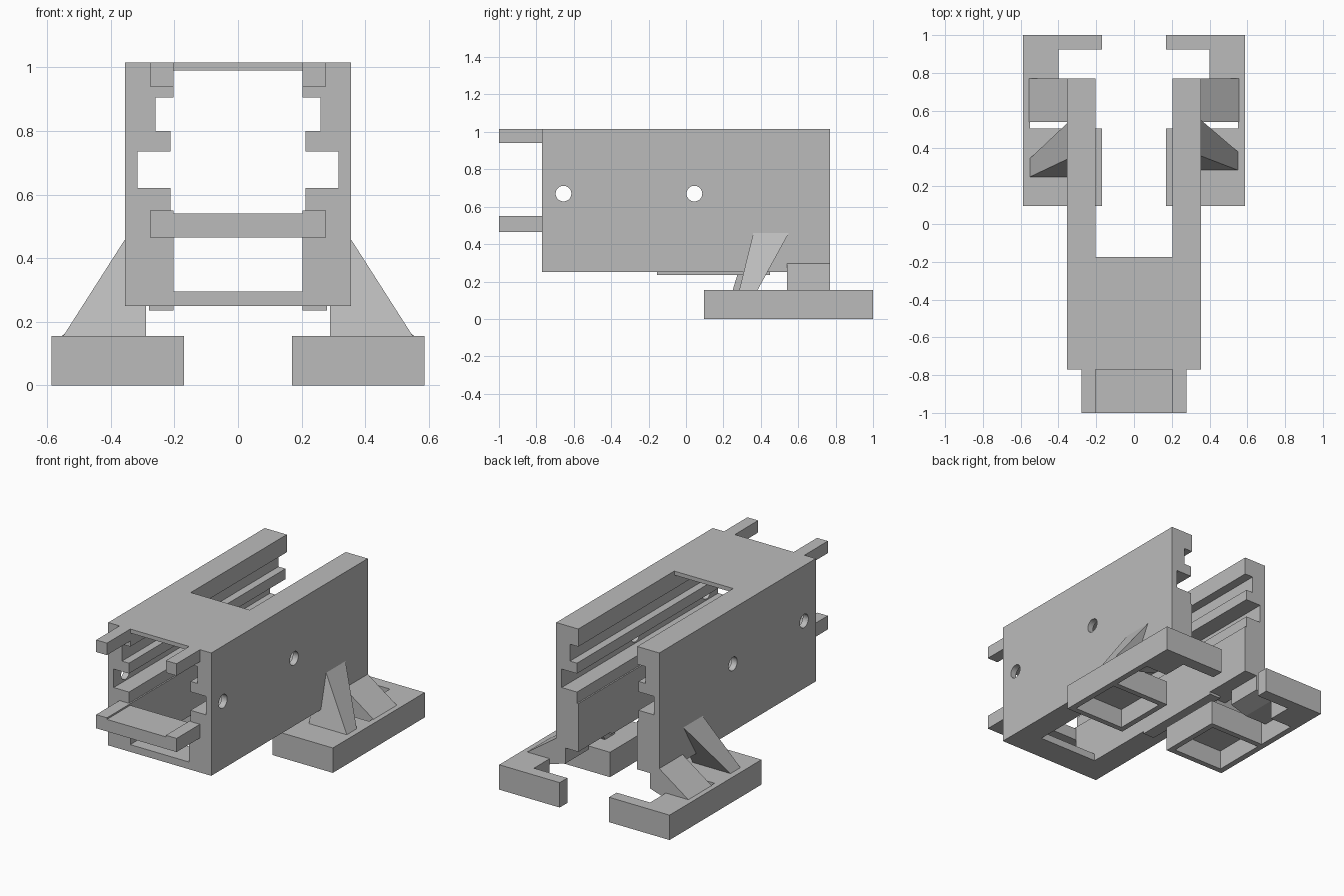
import bpy
import bmesh

default_cube = bpy.data.objects.get("Cube")
if default_cube:
    bpy.data.objects.remove(default_cube, do_unlink=True)

# Single matte grey for every part
grey = bpy.data.materials.new("matte_grey")
grey.use_nodes = True
grey_value = (0.5, 0.5, 0.5, 1.0)
grey.diffuse_color = grey_value
grey.node_tree.nodes["Principled BSDF"].inputs["Base Color"].default_value = grey_value


def finish(name, bm):
    """Turn a bmesh into a named, flat shaded object."""
    bmesh.ops.recalc_face_normals(bm, faces=bm.faces[:])
    mesh = bpy.data.meshes.new(name)
    bm.to_mesh(mesh)
    bm.free()
    mesh.materials.append(grey)
    obj = bpy.data.objects.new(name, mesh)
    bpy.context.collection.objects.link(obj)
    return obj


def loft(name, start_ring, end_ring):
    """Closed solid joining two rings with equal point counts."""
    bm = bmesh.new()
    first = [bm.verts.new(point) for point in start_ring]
    second = [bm.verts.new(point) for point in end_ring]
    bm.faces.new(first)
    bm.faces.new(second)
    for i in range(len(first)):
        j = (i + 1) % len(first)
        bm.faces.new((first[i], first[j], second[j], second[i]))
    return finish(name, bm)


def extrude_along_y(name, outline, y_start, y_end, side=1):
    """Extrude an x-z outline along y, mirrored for the negative side."""
    return loft(name, [(side * x, y_start, z) for x, z in outline],
                [(side * x, y_end, z) for x, z in outline])


def extrude_up(name, outline, bottom, top, side=1):
    """Extrude an x-y outline along z."""
    return loft(name, [(side * x, y, bottom) for x, y in outline],
                [(side * x, y, top) for x, y in outline])


def box(name, x_range, y_range, z_range, side=1):
    (left, right), (low, high) = x_range, z_range
    outline = [(left, low), (right, low), (right, high), (left, high)]
    return extrude_along_y(name, outline, *y_range, side)


def cut(target, cutter):
    """Subtract the cutter, bake the result and discard the cutter."""
    modifier = target.modifiers.new("cut", "BOOLEAN")
    modifier.operation = "DIFFERENCE"
    modifier.solver = "EXACT"
    modifier.object = cutter
    cutter.hide_render = True
    bpy.context.view_layer.update()
    graph = bpy.context.evaluated_depsgraph_get()
    baked = bpy.data.meshes.new_from_object(target.evaluated_get(graph))
    target.modifiers.clear()
    target.data = baked
    bpy.data.objects.remove(cutter, do_unlink=True)


def pin_hole(y, z, radius):
    """Round cutter lying along x."""
    from_math = math_ring(y, z, radius)
    return loft("pin_cutter", [(-1, *p) for p in from_math], [(1, *p) for p in from_math])


def math_ring(y, z, radius, segments=32):
    from math import cos, sin, tau
    return [(y + radius * cos(tau * i / segments),
             z + radius * sin(tau * i / segments)) for i in range(segments)]


INNER, OUTER = 0.203, 0.355
FRONT, BACK = -0.77, 0.77
BASE, TOP = 0.25, 1.015
FOOT_TOP = 0.155

# Grooved wall section: a wide lower groove and a shallow upper one
wall_profile = [
    (OUTER, BASE), (OUTER, TOP), (INNER, TOP),
    (INNER, 0.905), (0.26, 0.905), (0.26, 0.80),
    (0.212, 0.80), (0.212, 0.735), (0.317, 0.735),
    (0.317, 0.62), (0.212, 0.62), (0.212, 0.55),
    (INNER, 0.55), (INNER, BASE),
]

# Foot outline: open hook shape with a window beneath the rear strut
foot_outline = [
    (0.17, 0.095), (0.587, 0.095), (0.587, 1.0), (0.17, 1.0),
    (0.17, 0.925), (0.40, 0.925), (0.40, BACK), (0.55, BACK),
    (0.55, 0.505), (0.17, 0.505),
]

# Rear strut section between the wall base and the foot
strut_profile = [
    (0.29, 0.155), (0.29, BASE + 0.01), (OUTER - 0.01, BASE + 0.01),
    (OUTER - 0.01, 0.295), (OUTER, 0.295), (0.555, FOOT_TOP), (0.555, 0.12),
    (0.40, 0.12),
]

for label, side in (("left", 1), ("right", -1)):
    # Side wall with two pin holes
    wall = extrude_along_y(f"{label}_wall", wall_profile, FRONT, BACK, side)
    for hole_y in (-0.655, 0.045):
        cut(wall, pin_hole(hole_y, 0.67, 0.042))

    # Thin rail under the wall
    box(f"{label}_under_rail", (INNER, 0.28), (-0.155, 0.45), (0.235, BASE), side)

    # Upper front prong
    box(f"{label}_upper_prong", (INNER, 0.277), (-1.0, FRONT), (0.94, TOP), side)

    # Raised end of the lower front tongue
    box(f"{label}_tongue_end", (INNER, 0.277), (-1.0, FRONT), (0.465, 0.55), side)

    # Foot, hollowed from underneath
    foot = extrude_up(f"{label}_foot", foot_outline, 0.0, FOOT_TOP, side)
    cut(foot, box("pocket_cutter", (0.205, 0.55), (0.13, 0.47), (-0.1, 0.12), side))

    # Rear strut
    extrude_along_y(f"{label}_rear_strut", strut_profile, 0.54, BACK, side)

    # Leaning front gusset, set slightly further forward on the right
    shift = 0.0 if side > 0 else -0.035
    lean = shift / 2
    base_ring = [(0.29, 0.285), (0.55, 0.285), (0.55, 0.383), (0.29, 0.383)]
    top_ring = [(0.29, 0.36), (OUTER, 0.36), (OUTER, 0.55), (0.29, 0.55)]
    loft(f"{label}_front_gusset",
         [(side * x, y + shift, FOOT_TOP) for x, y in base_ring],
         [(side * x, y + lean, 0.46) for x, y in top_ring])

# Bridges joining the two walls
box("top_plate", (-INNER, INNER), (FRONT, -0.175), (0.99, TOP))
box("bottom_bar", (-INNER, INNER), (FRONT, -0.60), (BASE, 0.295))
box("lower_tongue", (-INNER, INNER), (-1.0, FRONT), (0.465, 0.54))
